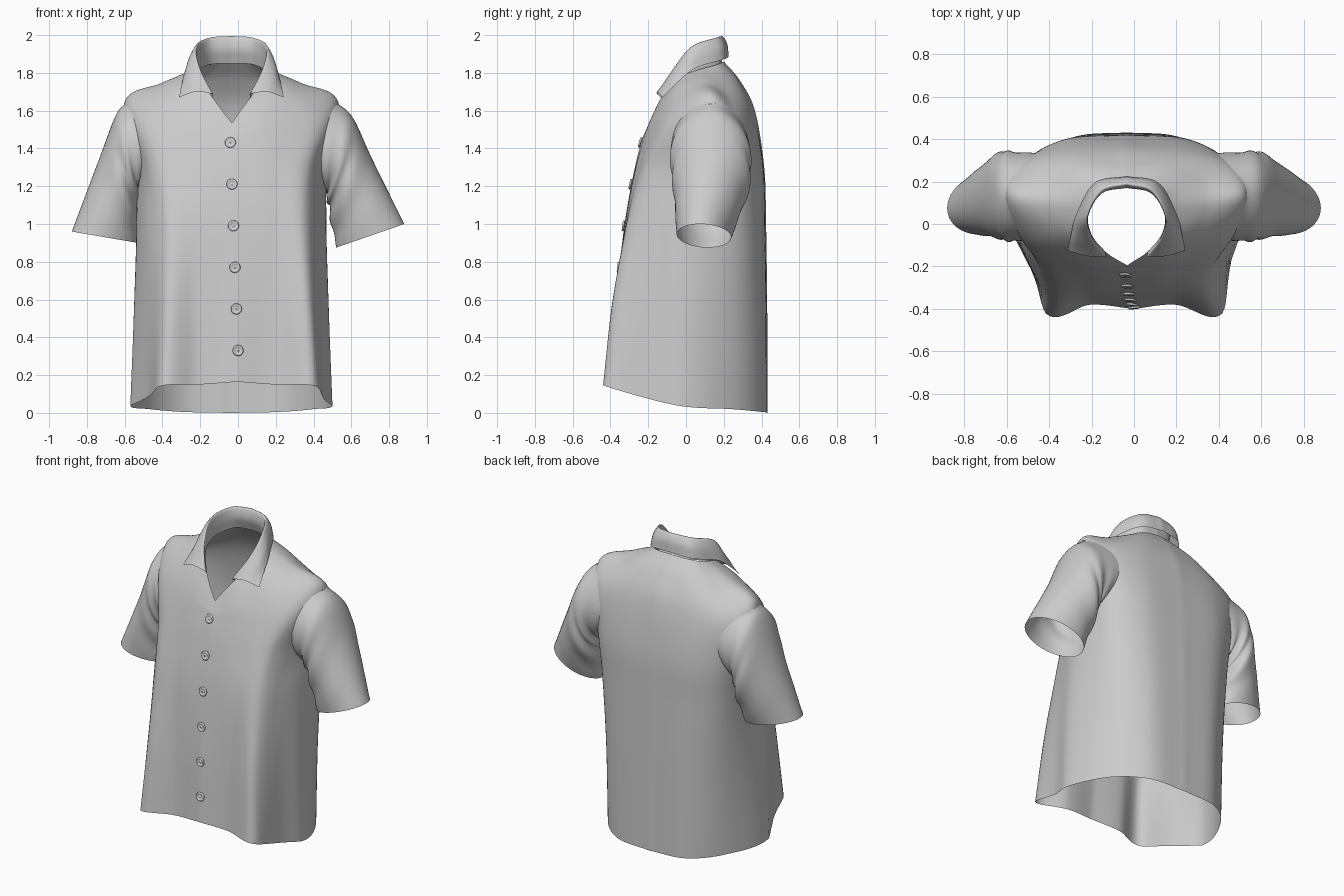
import bpy, math
from mathutils import Vector
from mathutils.bvhtree import BVHTree

if "Cube" in bpy.data.objects:
    bpy.data.objects.remove(bpy.data.objects["Cube"])

CX = -0.035   # the garment hangs slightly off-centre


def spline(pts, n):
    """Catmull-Rom curve through an open row of points."""
    p = [Vector(q) for q in pts]
    p = [2 * p[0] - p[1]] + p + [2 * p[-1] - p[-2]]
    out = []
    for i in range(1, len(p) - 2):
        a, b, c, d = p[i - 1:i + 3]
        for k in range(n):
            t = k / n
            out.append(0.5 * (2 * b + (c - a) * t + (2 * a - 5 * b + 4 * c - d) * t * t
                              + (3 * b - a - 3 * c + d) * t ** 3))
    return out + [p[-2]]


def loft(rows, n):
    """Smoothly interpolate between rows of matching points."""
    return list(zip(*[spline(col, n) for col in zip(*rows)]))


def skin(rows, closed):
    """Vertices and quads of a grid of rows."""
    w = len(rows[0])
    verts = [v for r in rows for v in r]
    faces = []
    for i in range(len(rows) - 1):
        for j in range(w if closed else w - 1):
            k = (j + 1) % w
            faces.append((i * w + j, i * w + k, (i + 1) * w + k, (i + 1) * w + j))
    return verts, faces


def make(name, verts, faces):
    me = bpy.data.meshes.new(name)
    me.from_pydata([tuple(v) for v in verts], [], faces)
    me.validate()
    me.polygons.foreach_set("use_smooth", [True] * len(me.polygons))
    ob = bpy.data.objects.new(name, me)
    bpy.context.collection.objects.link(ob)
    return ob


def drape(v, side):
    """Place a half-row point on one side: lean off-centre, side panel folded inwards."""
    x = v.x
    t = (v.y + .42) / .37
    if x > .36 and 0 < t < 1:
        x -= (.03 if side > 0 else .055) * math.sin(math.pi * t) * max(0, 1 - v.z / 1.1)
    lean = CX * min(1, max(0, (v.y + .42) / .25))
    return Vector((side * x + lean, v.y, v.z))


def mirrored(half):
    """Complete a half row (both ends on the centre line) into a closed ring."""
    return [drape(v, 1) for v in half] + [drape(v, -1) for v in half[-2:0:-1]]


# Torso: half rings from front centre, round the side, to back centre
rings = [
    [(0, -.40, .165), (.2, -.38, .15), (.415, -.422, .14), (.535, -.05, .04),
     (.435, .24, .02), (.25, .405, .005), (0, .432, 0)],
    [(0, -.37, .6), (.2, -.355, .6), (.40, -.37, .58), (.515, -.04, .55),
     (.44, .25, .55), (.26, .405, .55), (0, .43, .55)],
    [(0, -.325, 1), (.2, -.318, 1), (.39, -.28, 1), (.5, 0, 1),
     (.455, .27, 1), (.28, .40, 1), (0, .424, 1)],
    [(0, -.275, 1.28), (.2, -.26, 1.28), (.41, -.19, 1.28), (.505, .08, 1.28),
     (.475, .29, 1.3), (.29, .395, 1.3), (0, .414, 1.3)],
    [(0, -.235, 1.44), (.22, -.2, 1.48), (.46, -.09, 1.54), (.565, .12, 1.645),
     (.50, .265, 1.57), (.29, .345, 1.57), (0, .365, 1.6)],
    [(0, -.215, 1.49), (.17, -.17, 1.58), (.30, -.06, 1.70), (.37, .09, 1.745),
     (.33, .2, 1.73), (.2, .275, 1.74), (0, .285, 1.76)],
    [(0, -.195, 1.535), (.1, -.13, 1.67), (.17, -.04, 1.77), (.19, .06, 1.815),
     (.16, .15, 1.84), (.09, .19, 1.855), (0, .2, 1.86)],
]
body_rows = loft([mirrored(spline(r, 10)) for r in rings], 10)
bv, bf = skin(body_rows, True)
tree = BVHTree.FromPolygons(bv, bf)

# Armholes: drop torso faces inside an ellipse on each side
AY, AZ, RY, RZ = .128, 1.405, .205, .235


def in_armhole(f):
    c = sum((bv[i] for i in f), Vector()) / 4
    return abs(c.x) > .3 and ((c.y - AY) / RY) ** 2 + ((c.z - AZ) / RZ) ** 2 < .9


make("shirt_body", bv, [f for f in bf if not in_armhole(f)])


# Sleeves: start on the armhole, then tilted ellipses out to the cuff
def sleeve(name, s, profile):
    n = 56
    angles = [2 * math.pi * k / n for k in range(n)]
    first = []
    for a in angles:
        y, z = AY + RY * math.sin(a), AZ + RZ * math.cos(a)
        hit = tree.ray_cast(Vector((2 * s, y, z)), Vector((-s, 0, 0)))[0]
        first.append(Vector(((hit.x if hit else .45 * s) - .004 * s, y, z)))
    rows = [first]
    for ox, oz, ix, iz, yc, ry, skew in profile:
        row = []
        for a in angles:
            t = (1 + math.cos(a)) / 2
            row.append(Vector((s * (ix + (ox - ix) * t),
                               yc + skew * (1 - t) + ry * math.sin(a),
                               iz + (oz - iz) * t)))
        rows.append(row)
    rows = loft(rows, 9)
    # soft wrinkles gathering towards the underarm
    m = len(rows) - 1
    for i, row in enumerate(rows):
        c = sum(row, Vector()) / n
        for a, v in zip(angles, row):
            under = (1 - math.cos(a)) / 2
            amp = .012 * math.sin(math.pi * i / m) * under
            v += (v - c).normalized() * amp * math.sin(i * .8 + 2.2 * math.cos(a))
    make(name, *skin(rows, True))


sleeve("right_sleeve", 1, [(.61, 1.56, .47, 1.15, .13, .211, 0),
                           (.71, 1.345, .485, 1.06, .127, .20, .01),
                           (.88, 1.0, .52, .875, .075, .143, .04)])
sleeve("left_sleeve", -1, [(.65, 1.57, .52, 1.15, .13, .211, 0),
                           (.735, 1.345, .525, 1.06, .127, .20, .01),
                           (.88, .96, .53, .90, .075, .143, .04)])

# Collar: stand, fold line, and the turned-down fall ending in points
collar_lines = [
    [(0, .195, 1.85), (.11, .17, 1.845), (.18, .06, 1.81), (.165, -.05, 1.76), (.10, -.13, 1.665)],
    [(0, .17, 1.93), (.115, .145, 1.92), (.18, .04, 1.88), (.163, -.06, 1.79), (.098, -.143, 1.68)],
    [(0, .188, 1.995), (.12, .155, 1.985), (.187, .03, 1.94), (.17, -.065, 1.825), (.105, -.155, 1.69)],
    [(0, .218, 1.955), (.14, .185, 1.94), (.217, .045, 1.895), (.225, -.06, 1.80), (.19, -.15, 1.70)],
    [(0, .226, 1.885), (.15, .195, 1.87), (.235, .05, 1.825), (.262, -.05, 1.745), (.277, -.125, 1.67)],
]
full = []
for line in collar_lines:
    half = spline(line, 8)
    both = [Vector((-v.x, v.y, v.z)) for v in half[:0:-1]] + half
    full.append([v + Vector((CX, 0, 0)) for v in both])
make("collar", *skin(loft(full, 5), False))

# Buttons: small lathed discs with a rim, laid on the front surface
button_profile = [(.001, .011), (.006, .010), (.009, .004), (.014, .005), (.020, .011),
                  (.025, .011), (.029, .006), (.027, .001), (.001, .001)]
for k in range(6):
    x, z = -.04 + .008 * k, 1.43 - .22 * k
    hit, normal = tree.ray_cast(Vector((x, -2, z)), Vector((0, 1, 0)))[:2]
    if normal.y > 0:
        normal = -normal
    q = normal.to_track_quat('Z', 'Y')
    rows = []
    for r, h in button_profile:
        rows.append([hit + q @ Vector((r * math.cos(j * math.pi / 12),
                                       r * math.sin(j * math.pi / 12), h)) for j in range(24)])
    make("button_%d" % (k + 1), *skin(rows, True))
